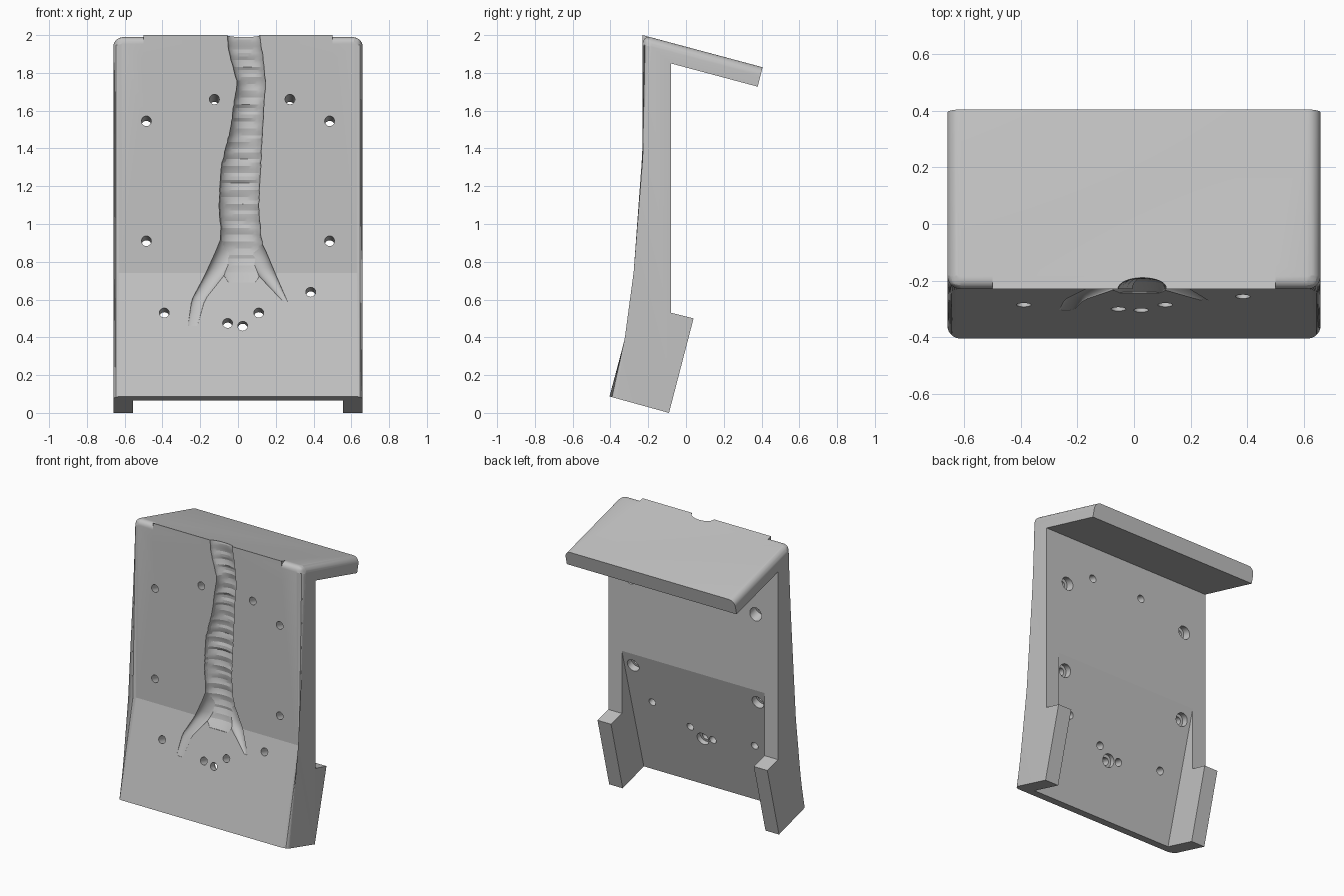
import bpy, bmesh, math, random
from mathutils import Vector

random.seed(4)
old = bpy.data.objects.get("Cube")
if old:
    bpy.data.objects.remove(old, do_unlink=True)

grey = bpy.data.materials.new("light_grey")
grey.use_nodes = True
grey.diffuse_color = (0.54, 0.54, 0.54, 1)
grey.node_tree.nodes["Principled BSDF"].inputs["Base Color"].default_value = (0.54, 0.54, 0.54, 1)

HALF, SLOPE = 0.66, 0.27
TOP, BEND, TOE, ROOF_END = (-0.23, 2.0), (-0.23, 0.74), (-0.405, 0.087), (0.405, 1.83)


def front_y(z):
    return TOP[0] - max(0, BEND[1] - z) * SLOPE


def make_object(name, bm):
    bmesh.ops.recalc_face_normals(bm, faces=bm.faces)
    mesh = bpy.data.meshes.new(name)
    bm.to_mesh(mesh)
    bm.free()
    mesh.materials.append(grey)
    obj = bpy.data.objects.new(name, mesh)
    bpy.context.collection.objects.link(obj)
    return obj


def loft(rings):
    """Closed skin over equal-sized rings of points, capped at both ends."""
    bm = bmesh.new()
    rows = [[bm.verts.new(p) for p in ring] for ring in rings]
    n = len(rows[0])
    for a, b in zip(rows, rows[1:]):
        for i in range(n):
            j = (i + 1) % n
            bm.faces.new((a[i], a[j], b[j], b[i]))
    bm.faces.new(rows[0])
    bm.faces.new(rows[-1])
    return bm


def prism(profile, half):
    return loft([[(x, y, z) for y, z in profile] for x in (-half, half)])


def combine(target, tool, operation):
    tool.hide_render = True
    mod = target.modifiers.new("cut", 'BOOLEAN')
    mod.operation, mod.solver, mod.object = operation, 'EXACT', tool
    bpy.context.view_layer.objects.active = target
    bpy.ops.object.modifier_apply(modifier=mod.name)
    bpy.data.objects.remove(tool, do_unlink=True)


def rod(start, length, radius):
    """Tilted round cutter, running down towards the back."""
    axis = Vector((0, 1, -SLOPE)).normalized()
    up = Vector((0, SLOPE, 1)).normalized()
    side = Vector((1, 0, 0))
    rings = []
    for t in (0, length):
        ring = []
        for k in range(32):
            a = math.tau * k / 32
            ring.append(Vector(start) + axis * t + (side * math.cos(a) + up * math.sin(a)) * radius)
        rings.append(ring)
    return make_object("hole_cutter", loft(rings))


def groove(stations, steps, ripple):
    """Wavy cutter along the front; stations are (z, x, half width, depth)."""
    rings = []
    z0, z1 = stations[0][0], stations[-1][0]
    for s in range(steps + 1):
        z = z0 + (z1 - z0) * s / steps
        for a, b in zip(stations, stations[1:]):
            if b[0] - 1e-6 <= z <= a[0] + 1e-6:
                t = (a[0] - z) / (a[0] - b[0])
                x, w, d = (a[i] + (b[i] - a[i]) * t for i in (1, 2, 3))
                break
        x += random.uniform(-1, 1) * ripple * 0.03
        d *= 1 + ripple * (math.sin(z * 95) + random.uniform(-0.5, 0.5))
        ring = []
        for k in range(32):
            a = math.tau * k / 32
            ring.append((x + w * math.cos(a), front_y(z) + d * math.sin(a), z))
        rings.append(ring)
    return make_object("groove_cutter", loft(rings))


# Bracket: side profile with roof, upright and kicked-out feet
profile = [TOP, BEND, TOE, (-0.09, 0), (0.04, 0.5), (-0.08, 0.53), (-0.08, 1.85), (0.38, 1.727), ROOF_END]
bm = prism(profile, HALF)


def near(v, point):
    return abs(v.co.y - point[0]) + abs(v.co.z - point[1]) < 1e-4


# Rounded outer edges
rounded = []
for e in bm.edges:
    a, b = e.verts
    outer = all(any(near(v, p) for p in (TOP, BEND, TOE, ROOF_END)) for v in (a, b))
    if outer and (a.co.x * b.co.x > 0 or (near(a, TOP) and near(b, TOP))):
        rounded.append(e)
bmesh.ops.bevel(bm, geom=rounded, offset=0.047, offset_type='OFFSET',
                segments=10, profile=0.5, affect='EDGES', clamp_overlap=True)
body = make_object("bracket_body", bm)

# Square middle of the top front edge
ridge = [TOP, (TOP[0], 1.86), (-0.13, 1.93), (-0.13, TOP[1] - 0.1 * 0.17 / 0.635)]
combine(body, make_object("top_ridge", prism(ridge, 0.5)), 'UNION')

# Recess between the feet, leaving a thin sloping plate
recess = [(-0.0665, 1.02), (-0.369, -0.1), (0.3, -0.1), (0.3, 1.02)]
combine(body, make_object("recess_cutter", prism(recess, 0.555)), 'DIFFERENCE')

# Trunk-shaped groove with two roots
trunk = [(2.05, 0.02, 0.085, 0.035), (1.9, 0.042, 0.088, 0.045), (1.75, 0.07, 0.075, 0.055),
         (1.5, 0.045, 0.085, 0.06), (1.3, 0.015, 0.105, 0.06), (1.1, 0.005, 0.105, 0.06),
         (0.95, 0.015, 0.105, 0.06), (0.84, 0.02, 0.12, 0.055), (0.75, 0.02, 0.11, 0.03), (0.69, 0.02, 0.07, 0.004)]
left_root = [(0.95, 0.05, 0.05, 0.03), (0.85, 0.08, 0.07, 0.045), (0.72, 0.16, 0.045, 0.03), (0.59, 0.25, 0.012, 0.003)]
right_root = [(0.95, -0.03, 0.05, 0.03), (0.85, -0.05, 0.07, 0.045), (0.72, -0.13, 0.05, 0.03),
              (0.6, -0.21, 0.035, 0.015), (0.46, -0.24, 0.025, 0.003)]
for path, steps, ripple in ((trunk, 75, 0.07), (left_root, 14, 0), (right_root, 16, 0)):
    combine(body, groove(path, steps, ripple), 'DIFFERENCE')

# Screw holes: x, z, depth where the wide back part starts (0 for none)
holes = [(-0.125, 1.66, 0), (0.275, 1.66, 0), (-0.39, 0.53, 0), (-0.055, 0.475, 0),
         (0.11, 0.53, 0), (0.385, 0.64, 0), (0.025, 0.46, 0.05)]
for x in (-0.485, 0.485):
    holes += [(x, 1.545, 0.09), (x, 0.91, 0.08)]
for x, z, wide in holes:
    y = front_y(z)
    combine(body, rod((x, y - 0.1, z + 0.1 * SLOPE), 0.4, 0.026), 'DIFFERENCE')
    if wide:
        combine(body, rod((x, y + wide, z - wide * SLOPE), 0.2, 0.045), 'DIFFERENCE')

# Smooth fillets and groove, crisp bends
bpy.ops.object.select_all(action='DESELECT')
body.select_set(True)
bpy.context.view_layer.objects.active = body
bpy.ops.object.shade_smooth_by_angle(angle=math.radians(13.5))
